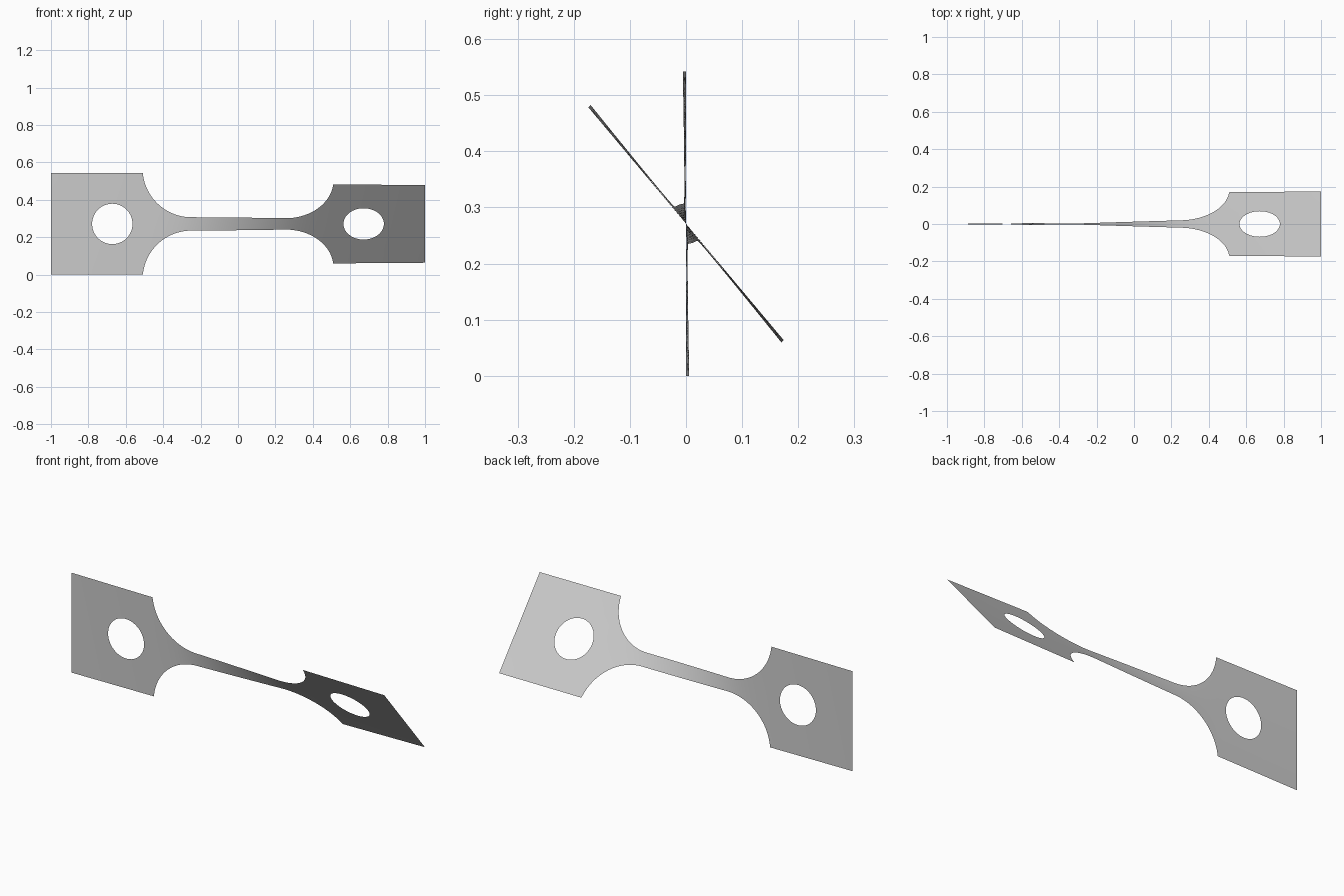
import bpy, bmesh
from math import sqrt, cos, sin, pi, radians

cube = bpy.data.objects.get("Cube")
if cube:
    bpy.data.objects.remove(cube, do_unlink=True)

GRIP, GAUGE = 0.271, 0.036       # half widths
FILLET, GAUGE_END = 0.26, 0.25   # shoulder radius and start
HOLE_X, HOLE_R = 0.672, 0.108
TWIST = radians(40)
ROWS = 8


def half_width(x):
    """Outline of the strip: wide grips, round shoulders, narrow gauge."""
    d = abs(x) - GAUGE_END
    if d <= 0:
        return GAUGE
    if d >= FILLET:
        return GRIP
    return min(GRIP, GAUGE + FILLET - sqrt(FILLET**2 - d * d))


def hole_height(x):
    return sqrt(max(0, HOLE_R**2 - (abs(x) - HOLE_X)**2))


# Stations along the strip, dense around holes and shoulders
shoulder = sqrt(FILLET**2 - (GAUGE + FILLET - GRIP)**2)
half = [GAUGE_END * i / 12 for i in range(1, 13)]
half += [GAUGE_END + shoulder * sin(pi / 2 * i / 24) for i in range(1, 25)]
half += [HOLE_X - HOLE_R * cos(pi * i / 32) for i in range(33)]
half += [HOLE_X + HOLE_R + (1 - HOLE_X - HOLE_R) * i / 6 for i in range(1, 7)]
stations = sorted([-x for x in half] + [0] + half)

# The narrow part takes most of the twist
angles = [0]
for a, b in zip(stations, stations[1:]):
    angles.append(angles[-1] + (b - a) * half_width((a + b) / 2) ** -1.5)
angles = [TWIST * a / angles[-1] for a in angles]

# Sheet: upper and lower bands between the hole and the outline
bm = bmesh.new()
for side in (1, -1):
    previous = None
    for x, angle in zip(stations, angles):
        low, high = hole_height(x), half_width(x)
        column = []
        for j in range(ROWS + 1):
            h = side * (low + (high - low) * j / ROWS)
            column.append(bm.verts.new((x, -h * sin(angle), GRIP + h * cos(angle))))
        if previous:
            for j in range(ROWS):
                quad = [previous[j], column[j], column[j + 1], previous[j + 1]]
                bm.faces.new(quad[::side])
        previous = column
bmesh.ops.remove_doubles(bm, verts=bm.verts, dist=0.00001)
bmesh.ops.recalc_face_normals(bm, faces=bm.faces)
bm.faces.ensure_lookup_table()
if bm.faces[0].normal.y > 0:
    bmesh.ops.reverse_faces(bm, faces=bm.faces)

mesh = bpy.data.meshes.new("twisted_strip")
bm.to_mesh(mesh)
bm.free()
strip = bpy.data.objects.new("twisted_strip", mesh)
bpy.context.collection.objects.link(strip)

# Plain grey metal
grey = bpy.data.materials.new("grey_metal")
grey.use_nodes = True
colour = (0.6, 0.6, 0.6, 1)
grey.diffuse_color = colour
grey.node_tree.nodes["Principled BSDF"].inputs["Base Color"].default_value = colour
mesh.materials.append(grey)

bpy.context.view_layer.objects.active = strip
strip.select_set(True)
bpy.ops.object.shade_smooth_by_angle()
